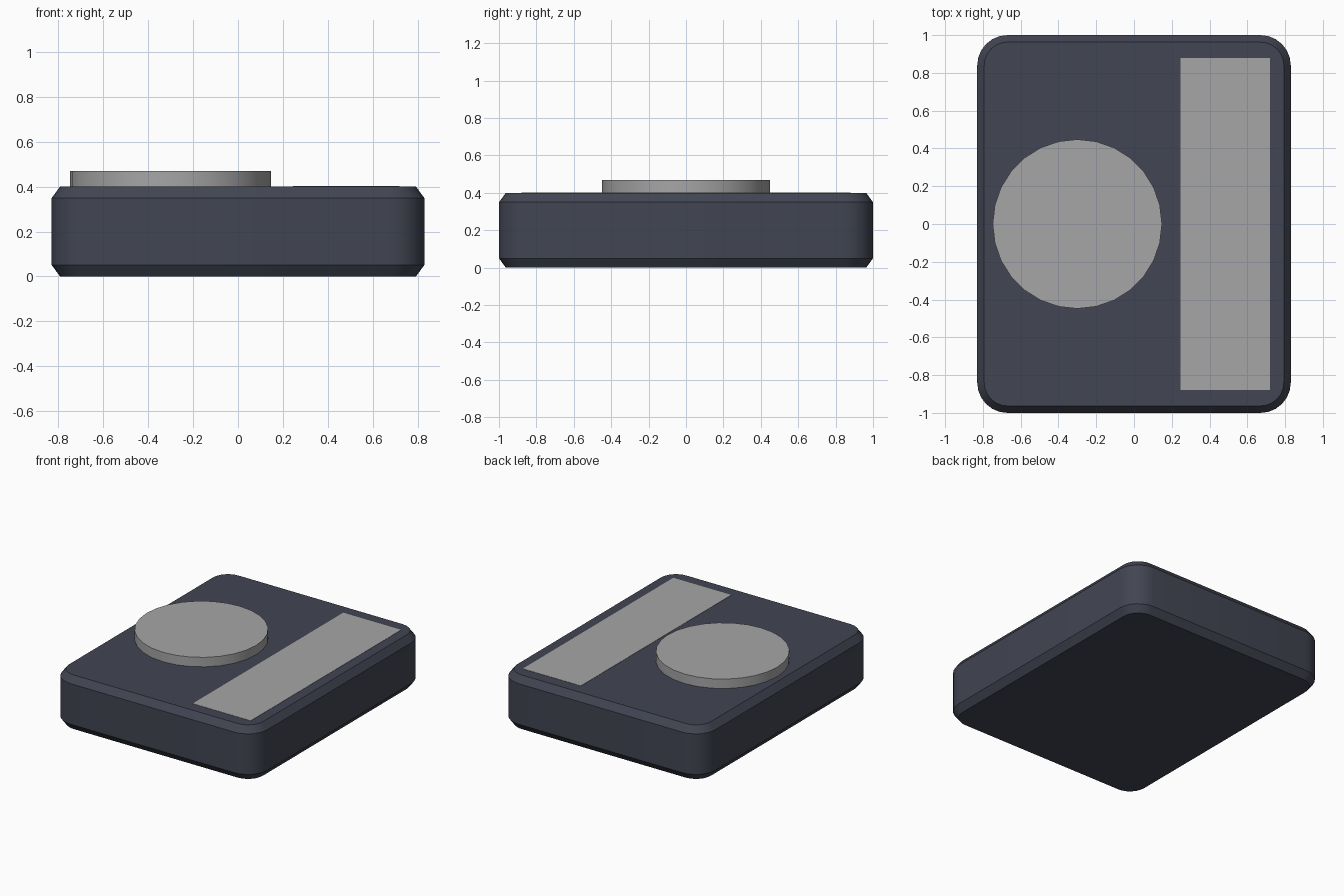
import bpy, bmesh
from math import pi, sin, cos, radians

if "Cube" in bpy.data.objects:
    bpy.data.objects.remove(bpy.data.objects["Cube"], do_unlink=True)


def material(name, color):
    mat = bpy.data.materials.new(name)
    mat.use_nodes = True
    mat.diffuse_color = color
    mat.node_tree.nodes["Principled BSDF"].inputs["Base Color"].default_value = color
    return mat


def rounded_rect(half_x, half_y, radius, steps=6):
    """Outline points of a rectangle with rounded corners, counter-clockwise."""
    points = []
    for i, (sx, sy) in enumerate([(1, 1), (-1, 1), (-1, -1), (1, -1)]):
        for s in range(steps + 1):
            a = (i + s / steps) * pi / 2
            points.append((sx * (half_x - radius) + radius * cos(a),
                           sy * (half_y - radius) + radius * sin(a)))
    return points


def loft(name, rings, mat):
    """Join (outline, height) rings into a closed solid."""
    bm = bmesh.new()
    loops = [[bm.verts.new((x, y, z)) for x, y in outline] for outline, z in rings]
    for low, high in zip(loops, loops[1:]):
        for i in range(len(low)):
            j = (i + 1) % len(low)
            bm.faces.new((low[i], low[j], high[j], high[i]))
    bm.faces.new(loops[0][::-1])
    bm.faces.new(loops[-1])
    mesh = bpy.data.meshes.new(name)
    bm.to_mesh(mesh)
    bm.free()
    mesh.materials.append(mat)
    obj = bpy.data.objects.new(name, mesh)
    bpy.context.collection.objects.link(obj)
    bpy.ops.object.select_all(action='DESELECT')
    obj.select_set(True)
    bpy.context.view_layer.objects.active = obj
    bpy.ops.object.shade_smooth_by_angle(angle=radians(30))
    return obj


slate = material("dark slate", (0.054, 0.06, 0.085, 1))
grey = material("light grey", (0.38, 0.38, 0.39, 1))

# Case with chamfered top and bottom rims
HALF_X, HALF_Y, HEIGHT, RADIUS = 0.83, 1.0, 0.4, 0.16
INSET, CHAMFER = 0.037, 0.05
outer = rounded_rect(HALF_X, HALF_Y, RADIUS)
inner = rounded_rect(HALF_X - INSET, HALF_Y - INSET, RADIUS - INSET)
loft("case", [(inner, 0), (outer, CHAMFER),
              (outer, HEIGHT - CHAMFER), (inner, HEIGHT)], slate)

# Raised round dial
SIDES = 28
circle = [(-0.3 + 0.448 * cos(2 * pi * i / SIDES), 0.448 * sin(2 * pi * i / SIDES))
          for i in range(SIDES)]
loft("dial", [(circle, HEIGHT - 0.01), (circle, 0.47)], grey)

# Flat panel strip beside the dial
strip = [(0.245, -0.88), (0.72, -0.88), (0.72, 0.88), (0.245, 0.88)]
loft("panel_strip", [(strip, HEIGHT - 0.002), (strip, HEIGHT + 0.002)], grey)
